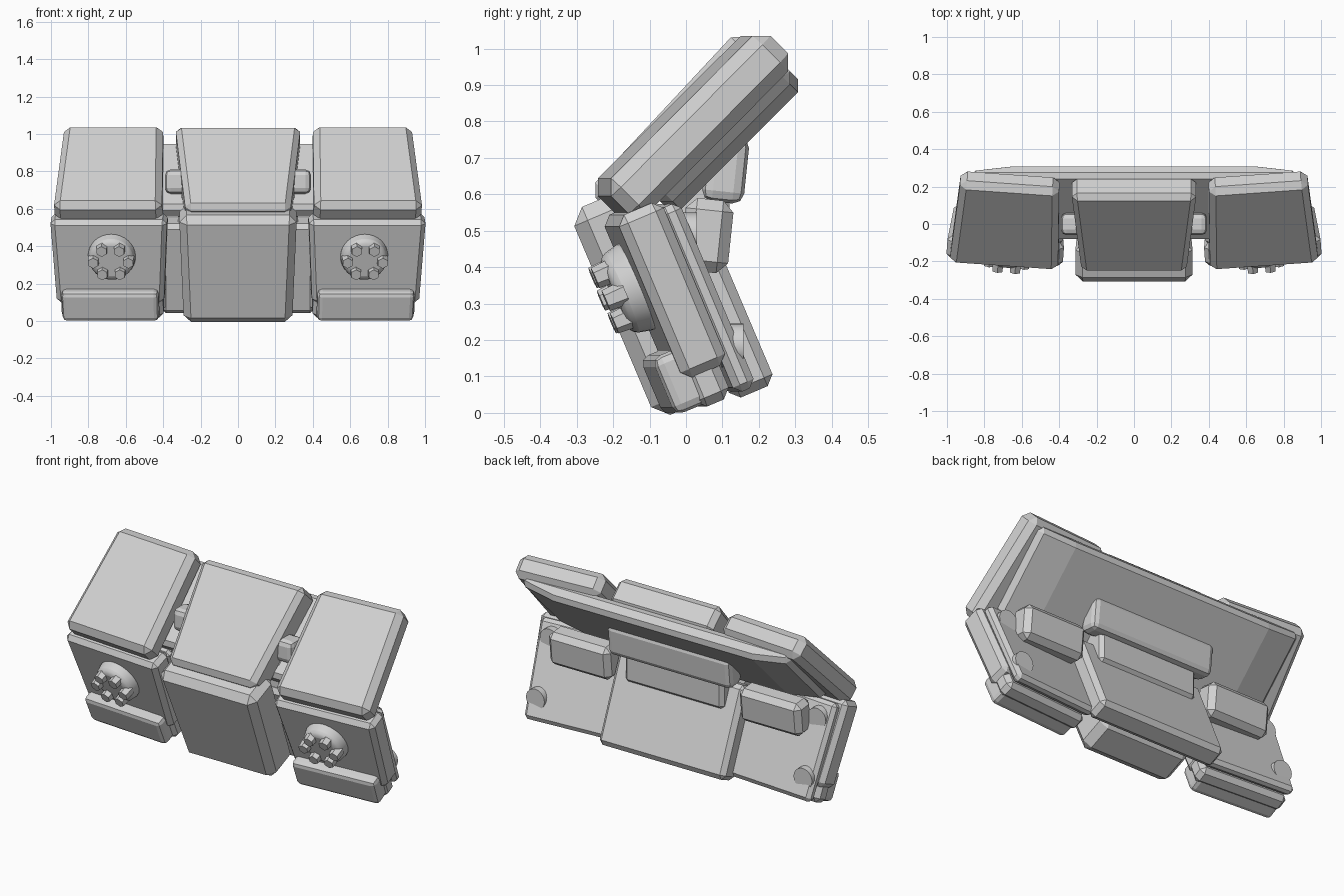
import bpy, bmesh, math
from mathutils import Matrix, Vector

if "Cube" in bpy.data.objects:
    bpy.data.objects.remove(bpy.data.objects["Cube"])

grey = bpy.data.materials.new("light grey")
grey.use_nodes = True
grey.diffuse_color = (0.64, 0.64, 0.64, 1)
grey.node_tree.nodes["Principled BSDF"].inputs["Base Color"].default_value = (0.64, 0.64, 0.64, 1)


def frame(lean):
    """Local axes: x across, y up along the face, z out of the face."""
    a = math.radians(lean)
    up = Vector((0, math.sin(a), math.cos(a)))
    out = Vector((0, -math.cos(a), math.sin(a)))
    return Matrix((Vector((1, 0, 0)), up, out)).transposed().to_4x4()


def toed(side):
    """Turn a side part slightly outwards about its own middle."""
    pivot = Matrix.Translation((side * 0.68, 0, 0))
    return pivot @ Matrix.Rotation(side * math.radians(4), 4, "Z") @ pivot.inverted()


LOWER, UPPER, UPPER_MID = frame(-23), frame(45), frame(43)
UPRIGHT, HINGE = frame(0), frame(6)


def finish(name, bm, mat, bevel=0.0, segments=1, smooth=False):
    bmesh.ops.recalc_face_normals(bm, faces=bm.faces)
    mesh = bpy.data.meshes.new(name)
    bm.to_mesh(mesh)
    bm.free()
    mesh.materials.append(grey)
    obj = bpy.data.objects.new(name, mesh)
    bpy.context.collection.objects.link(obj)
    obj.matrix_world = mat
    if bevel:
        mod = obj.modifiers.new("Bevel", "BEVEL")
        mod.width, mod.segments = bevel, segments
        mod.limit_method = "ANGLE"
        mod.angle_limit = math.radians(30)
    if smooth:
        bpy.ops.object.select_all(action="DESELECT")
        obj.select_set(True)
        bpy.context.view_layer.objects.active = obj
        bpy.ops.object.shade_smooth_by_angle(angle=math.radians(35))


def slab(name, mat, outline, back, front, bevel=0.03, segments=1, side=1):
    """Extrude an outline in the face plane and chamfer its edges."""
    bm = bmesh.new()
    lo = [bm.verts.new((side * x, y, back)) for x, y in outline]
    hi = [bm.verts.new((side * x, y, front)) for x, y in outline]
    bm.faces.new(lo)
    bm.faces.new(hi)
    n = len(outline)
    for i in range(n):
        j = (i + 1) % n
        bm.faces.new((lo[i], lo[j], hi[j], hi[i]))
    finish(name, bm, mat, bevel, segments)


def quad(b0, b1, t0, t1, bottom, top):
    return [(b0, bottom), (b1, bottom), (t1, top), (t0, top)]


def disc(name, mat, x, y, back, front, radius, top_radius, sides, bevel=0.0):
    bm = bmesh.new()
    bmesh.ops.create_cone(bm, cap_ends=True, segments=sides, radius1=radius,
                          radius2=top_radius, depth=front - back)
    bmesh.ops.translate(bm, verts=bm.verts, vec=(x, y, (front + back) / 2))
    finish(name, bm, mat, bevel, 3, sides > 8)


# Centre of the lower body
slab("lower_centre_block", LOWER, quad(-0.29, 0.29, -0.315, 0.315, 0.012, 0.632), -0.14, 0.082, 0.04)
slab("lower_centre_back", LOWER, quad(-0.41, 0.41, -0.41, 0.41, -0.02, 0.5), -0.26, -0.13, 0.025)

# Centre of the upper body
slab("upper_centre_panel", UPPER_MID, quad(-0.28, 0.28, -0.335, 0.335, 0.262, 0.868), 0.45, 0.613, 0.03)

# Back plate with ends bent forwards, extruded along its height
plate = [(-0.87, 0.5), (-0.87, 0.44), (-0.65, 0.405), (0.65, 0.405), (0.87, 0.44), (0.87, 0.5)]
slab("upper_back_plate", UPPER @ Matrix.Rotation(math.pi / 2, 4, "X"), plate, -0.865, -0.36, 0.025)

# Hinge parts between the two halves
slab("hinge_bracket", HINGE, quad(-0.4, 0.4, -0.4, 0.4, 0.585, 0.77), -0.096, 0.02, 0.03, 2)
slab("hinge_core", UPRIGHT, quad(-0.32, 0.32, -0.32, 0.32, 0.42, 0.68), -0.12, 0.05, 0.02)
slab("cross_bar", UPRIGHT, quad(-0.39, 0.39, -0.39, 0.39, 0.68, 0.81), -0.06, 0.06, 0.03, 2)

for side, label in ((1, "left"), (-1, "right")):
    low, high = toed(side) @ LOWER, toed(side) @ UPPER

    # Lower side body
    slab(label + "_lower_core", low, quad(0.4, 0.945, 0.4, 0.945, 0, 0.5), -0.12, -0.02, 0.025, 1, side)
    slab(label + "_lower_shell", low, quad(0.395, 0.968, 0.365, 0.992, 0.09, 0.575), -0.145, -0.012, 0.025, 1, side)
    slab(label + "_lower_back", low, quad(0.395, 0.94, 0.375, 0.96, 0, 0.55), -0.192, -0.13, 0.02, 1, side)
    slab(label + "_bottom_strip", low, quad(0.42, 0.935, 0.42, 0.94, 0.01, 0.18), -0.06, 0.044, 0.025, 2, side)
    slab(label + "_back_grip", HINGE, quad(0.42, 0.82, 0.42, 0.82, 0.39, 0.59), -0.072, 0.06, 0.03, 1, side)

    # Upper side panel
    slab(label + "_upper_panel", high, quad(0.39, 0.972, 0.415, 0.943, 0.262, 0.885), 0.475, 0.614, 0.035, 1, side)

    # Round cover with six hexagonal bolts
    cx, cy = side * 0.665, 0.372
    disc(label + "_round_cover", low, cx, cy, -0.03, 0.056, 0.133, 0.113, 32, 0.025)
    for i in range(6):
        a = i * math.pi / 3
        disc(f"{label}_bolt_{i + 1}", low, cx + 0.094 * math.cos(a), cy + 0.078 * math.sin(a),
             0.03, 0.088, 0.034, 0.03, 6)

    # Upright studs half sunk into the sloping back
    for name, y, z in (("low", 0.158, 0.185), ("high", 0.03, 0.49)):
        disc(f"{label}_{name}_stud", UPRIGHT, side * 0.87, z, -y, 0.06 - y, 0.06, 0.06, 20)
